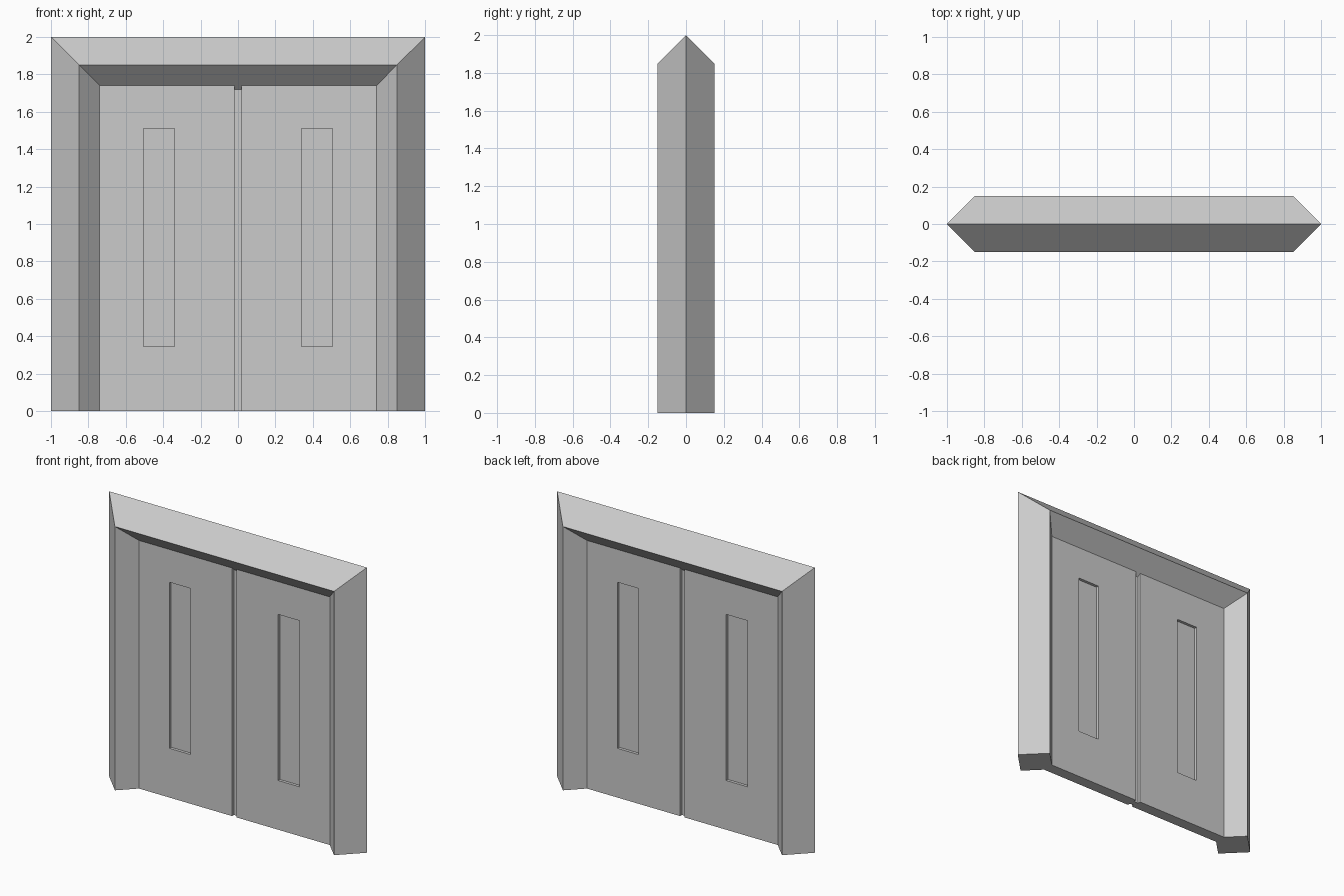
import bpy

cube = bpy.data.objects.get("Cube")
if cube:
    bpy.data.objects.remove(cube, do_unlink=True)

grey = bpy.data.materials.new("plain_grey")
grey.use_nodes = True
colour = (0.6, 0.6, 0.6, 1)
grey.diffuse_color = colour
grey.node_tree.nodes["Principled BSDF"].inputs["Base Color"].default_value = colour


def add_mesh(name, verts, faces):
    mesh = bpy.data.meshes.new(name)
    mesh.from_pydata(verts, [], faces)
    mesh.materials.append(grey)
    obj = bpy.data.objects.new(name, mesh)
    bpy.context.collection.objects.link(obj)
    return obj


def thicken(obj, thickness):
    mod = obj.modifiers.new("thickness", "SOLIDIFY")
    mod.thickness = thickness
    mod.offset = 0


def rectangle(x0, x1, z0, z1):
    return [(x0, 0, z0), (x1, 0, z0), (x1, 0, z1), (x0, 0, z1)]


# Door frame: bevelled profile (inward offset, depth) swept round a mitred arch
profile = [(0, 0), (0.15, -0.15), (0.28, -0.02), (0.28, 0.02), (0.15, 0.15)]
n = len(profile)
verts = []
for side, top in ((-1, False), (-1, True), (1, True), (1, False)):
    verts += [(side * (1 - o), y, 2 - o if top else 0) for o, y in profile]
faces = [tuple(range(n)), tuple(reversed(range(3 * n, 4 * n)))]
for s in range(3):
    for i in range(n):
        j = (i + 1) % n
        faces.append((s * n + i, (s + 1) * n + i, (s + 1) * n + j, s * n + j))
add_mesh("door_frame", verts, faces)

# Thin core seen in the centre gap and behind the window slots
thicken(add_mesh("door_core", rectangle(-0.72, 0.72, 0, 1.72), [(0, 1, 2, 3)]), 0.04)

# Two door leaves, each with a tall slot open to the core
ring = [(i, (i + 1) % 4, (i + 1) % 4 + 4, i + 4) for i in range(4)]
for name, side in (("left_door", 1), ("right_door", -1)):
    outline = rectangle(0.018, 0.74, 0, 1.74) + rectangle(0.34, 0.505, 0.345, 1.51)
    leaf = add_mesh(name, [(side * x, y, z) for x, y, z in outline],
                    [f[::side] for f in ring])
    thicken(leaf, 0.08)
